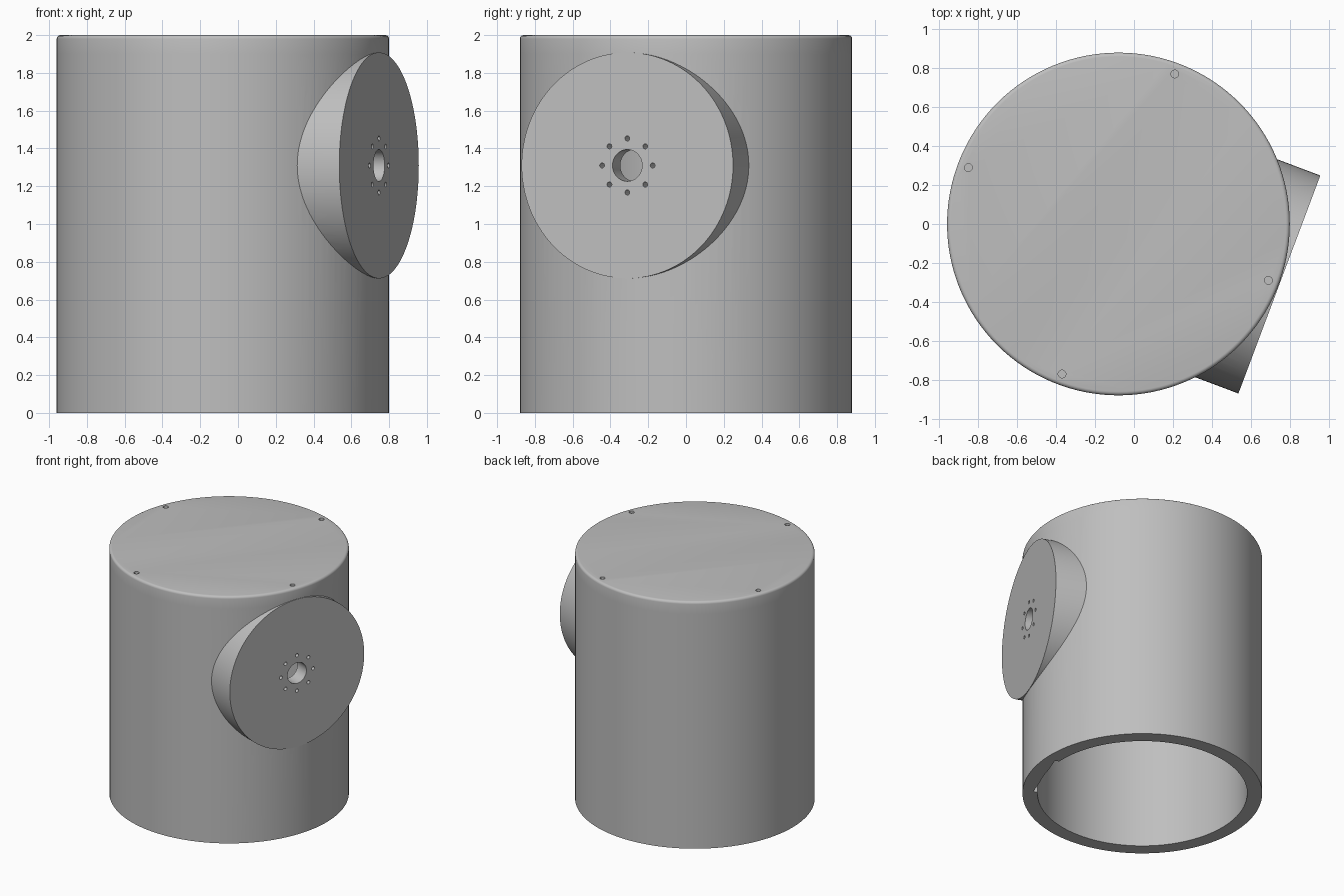
import bpy, bmesh, math
from mathutils import Matrix, Vector

cube = bpy.data.objects.get("Cube")
if cube:
    bpy.data.objects.remove(cube, do_unlink=True)

CENTRE = Matrix.Translation((-0.08, 0, 0))      # housing axis
AIM = math.radians(-20.6)                       # direction the boss faces
SIDE = CENTRE @ Matrix.Rotation(AIM, 4, 'Z') @ Matrix.Translation((0, 0, 1.31))
R_OUT, R_IN, LID_Z, TOP = 0.88, 0.77, 1.9, 2.0

grey = bpy.data.materials.new("plain grey")
grey.use_nodes = True
grey.diffuse_color = (0.52, 0.52, 0.52, 1)
grey.node_tree.nodes["Principled BSDF"].inputs["Base Color"].default_value = (0.52, 0.52, 0.52, 1)


def add_object(name, bm):
    mesh = bpy.data.meshes.new(name)
    bm.to_mesh(mesh)
    bm.free()
    obj = bpy.data.objects.new(name, mesh)
    bpy.context.collection.objects.link(obj)
    return obj


def cylinder(name, radius, low, high, frame, sides=128):
    """Cylinder along the local z axis of a frame."""
    bm = bmesh.new()
    bmesh.ops.create_cone(bm, cap_ends=True, segments=sides, radius1=radius, radius2=radius,
                          depth=high - low,
                          matrix=frame @ Matrix.Translation((0, 0, (low + high) / 2)))
    return add_object(name, bm)


def box(name, size, frame):
    bm = bmesh.new()
    bmesh.ops.create_cube(bm, size=1, matrix=frame @ Matrix.Diagonal(Vector((*size, 1))))
    return add_object(name, bm)


def combine(obj, tool, operation, keep_tool=False):
    """Apply a boolean and discard the tool."""
    mod = obj.modifiers.new(operation, 'BOOLEAN')
    mod.operation, mod.solver, mod.object = operation, 'EXACT', tool
    bpy.context.view_layer.update()
    graph = bpy.context.evaluated_depsgraph_get()
    mesh = bpy.data.meshes.new_from_object(obj.evaluated_get(graph))
    obj.modifiers.clear()
    obj.data = mesh
    if not keep_tool:
        bpy.data.objects.remove(tool, do_unlink=True)


# Body tube with the round flat-faced boss on its side
OUTWARD = SIDE @ Matrix.Rotation(math.pi / 2, 4, 'Y')
body = cylinder("body", R_OUT, 0, LID_Z, CENTRE)
combine(body, cylinder("boss", 0.598, 0.5, 0.883, OUTWARD), 'UNION')
combine(body, cylinder("bore", R_IN, -0.1, 2.1, CENTRE), 'DIFFERENCE')

# Flat slot inside the bore behind the boss
slot_frame = SIDE @ Matrix.Translation((0.565, 0, -0.6))
combine(body, box("slot", (0.4, 0.48, 1.7), slot_frame), 'DIFFERENCE')

# Shaft hole and ring of eight bolt holes
combine(body, cylinder("shaft_hole", 0.084, 0.6, 1.0, OUTWARD, 48), 'DIFFERENCE')
for i in range(8):
    a = i * math.pi / 4
    frame = OUTWARD @ Matrix.Translation((0.143 * math.cos(a), 0.143 * math.sin(a), 0))
    combine(body, cylinder("bolt_hole", 0.0135, 0.6, 1.0, frame, 16), 'DIFFERENCE')

# Lid with a rounded top edge
lid = cylinder("lid", R_OUT, LID_Z, TOP, CENTRE)
bm = bmesh.new()
bm.from_mesh(lid.data)
rim = [e for e in bm.edges if all(v.co.z > TOP - 0.01 for v in e.verts)]
bmesh.ops.bevel(bm, geom=rim, offset=0.02, segments=4, profile=0.5, affect='EDGES')
bm.to_mesh(lid.data)
bm.free()

# Four screw holes through the lid into the tube wall
for i in range(4):
    frame = CENTRE @ Matrix.Rotation(AIM + i * math.pi / 2, 4, 'Z') @ Matrix.Translation((0.823, 0, 0))
    tool = cylinder("screw_hole", 0.02, 1.7, 2.1, frame, 24)
    combine(lid, tool, 'DIFFERENCE', keep_tool=True)
    combine(body, tool, 'DIFFERENCE')

# Colour and smooth shading
for obj in (body, lid):
    obj.data.materials.clear()
    obj.data.materials.append(grey)
    bpy.ops.object.select_all(action='DESELECT')
    obj.select_set(True)
    bpy.context.view_layer.objects.active = obj
    bpy.ops.object.shade_smooth_by_angle(angle=math.radians(30))
